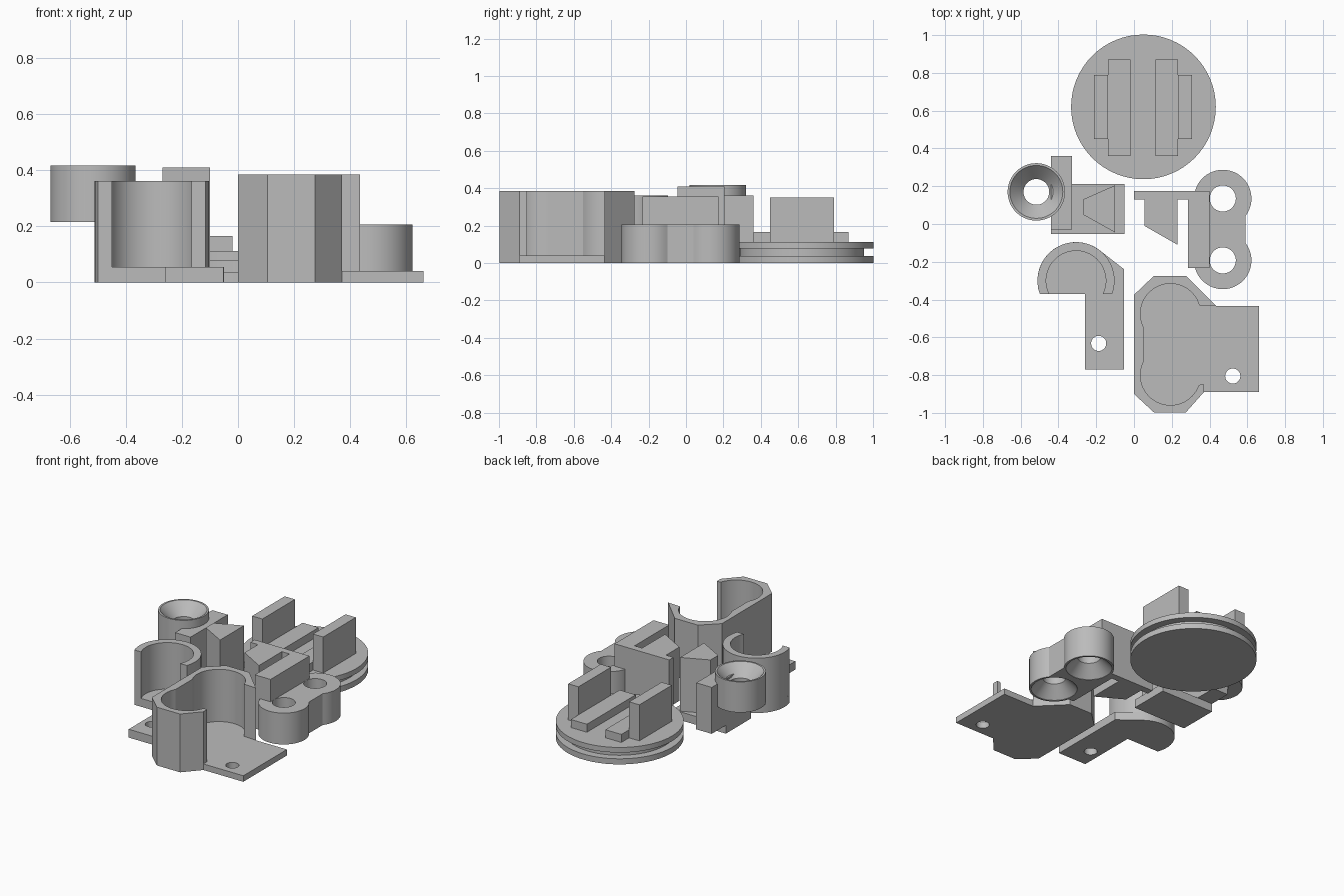
import bpy, bmesh
from math import cos, sin, radians, tau
from mathutils import Vector

if "Cube" in bpy.data.objects:
    bpy.data.objects.remove(bpy.data.objects["Cube"], do_unlink=True)

grey = bpy.data.materials.new("light grey plastic")
grey.use_nodes = True
grey.diffuse_color = (0.5, 0.5, 0.5, 1)
grey.node_tree.nodes["Principled BSDF"].inputs["Base Color"].default_value = (0.5, 0.5, 0.5, 1)
parts = []


def finish(bm, name):
    bmesh.ops.remove_doubles(bm, verts=bm.verts, dist=1e-5)
    bmesh.ops.recalc_face_normals(bm, faces=bm.faces)
    mesh = bpy.data.meshes.new(name)
    bm.to_mesh(mesh)
    bm.free()
    mesh.materials.append(grey)
    obj = bpy.data.objects.new(name, mesh)
    bpy.context.collection.objects.link(obj)
    parts.append(obj)
    return obj


def prism(name, outline, z0, z1):
    """Upright solid from a flat outline."""
    bm = bmesh.new()
    face = bm.faces.new([bm.verts.new((x, y, z0)) for x, y in outline])
    top = bmesh.ops.extrude_face_region(bm, geom=[face], use_keep_orig=True)
    verts = [v for v in top["geom"] if isinstance(v, bmesh.types.BMVert)]
    bmesh.ops.translate(bm, verts=verts, vec=(0, 0, z1 - z0))
    return finish(bm, name)


def box(name, x0, x1, y0, y1, z0, z1):
    return prism(name, [(x0, y0), (x1, y0), (x1, y1), (x0, y1)], z0, z1)


def lathe(name, centre, profile, closed=False):
    """Solid of revolution from (radius, height) points."""
    bm = bmesh.new()
    cx, cy = centre
    vs = [bm.verts.new((cx + r, cy, z)) for r, z in profile]
    edges = [bm.edges.new(pair) for pair in zip(vs, vs[1:])]
    if closed:
        edges.append(bm.edges.new((vs[-1], vs[0])))
    bmesh.ops.spin(bm, geom=vs + edges, cent=(cx, cy, 0), axis=(0, 0, 1),
                   angle=tau, steps=64)
    return finish(bm, name)


def arc(centre, r, a0, a1, n=32):
    angles = [radians(a0 + (a1 - a0) * i / n) for i in range(n + 1)]
    return [(centre[0] + r * cos(a), centre[1] + r * sin(a)) for a in angles]


def cut(obj, centre, profile):
    """Subtract a turned cutter from a part."""
    cutter = lathe("cutter", centre, profile)
    cutter.hide_render = True
    mod = obj.modifiers.new("hole", "BOOLEAN")
    mod.operation, mod.solver, mod.object = "DIFFERENCE", "EXACT", cutter
    bpy.context.view_layer.objects.active = obj
    bpy.ops.object.modifier_apply(modifier=mod.name)
    parts.remove(cutter)
    bpy.data.objects.remove(cutter, do_unlink=True)


screw_hole = [(0, -0.1), (0.04, -0.1), (0.04, 0.2), (0, 0.2)]

# Grooved pulley with paired guide bars
lathe("pulley_disc", (0.05, 0.62),
      [(0, 0), (0.383, 0), (0.383, 0.037), (0.333, 0.037), (0.333, 0.078),
       (0.383, 0.078), (0.383, 0.112), (0, 0.112)])
for side, name in ((-1, "right"), (1, "left")):
    def x(d):
        return 0.048 + side * d
    box(name + "_low_bar", x(0.067), x(0.185), 0.36, 0.87, 0.112, 0.165)
    box(name + "_tall_plate", x(0.185), x(0.26), 0.45, 0.79, 0.112, 0.35)

# Funnel with a conical mouth
lathe("funnel", (-0.517, 0.17),
      [(0.068, 0.215), (0.152, 0.215), (0.152, 0.417), (0.14, 0.417), (0.068, 0.34)],
      closed=True)

# Wedge block beside the funnel
box("wedge_base", -0.44, -0.05, -0.052, 0.212, 0, 0.055)
box("funnel_post", -0.44, -0.327, -0.028, 0.36, 0.055, 0.362)
prism("wedge", [(-0.27, 0.05), (-0.1, -0.045), (-0.1, 0.205), (-0.27, 0.13)], 0.055, 0.41)

# Twin barrel with countersunk bores from below
barrels = [(0.47, 0.135), (0.47, -0.193)]
twin = prism("twin_barrel", arc(barrels[0], 0.152, -38, 220) + arc(barrels[1], 0.152, 140, 398),
             0, 0.207)
wall = box("barrel_wall", 0.285, 0.4, -0.232, 0.175, 0, 0.355)
bore = [(0, -0.02), (0.14, -0.02), (0.14, 0.002), (0.069, 0.075), (0.069, 0.5), (0, 0.5)]
for centre in barrels:
    for part in (twin, wall):
        cut(part, centre, bore)

# Cross strip and slanted stop
prism("stop_arm", [(0, 0.13), (0.055, 0.13), (0.055, -0.01), (0.23, -0.11),
                   (0.23, 0.13), (0.285, 0.13), (0.285, 0.175), (0, 0.175)], 0, 0.355)

# Small open cup on a screw tab
cup = (-0.307, -0.3)
tab = prism("cup_base", arc(cup, 0.204, 200, 52) +
            [(-0.052, -0.24), (-0.052, -0.77), (-0.26, -0.77), (-0.26, -0.37)], 0, 0.055)
cut(tab, (-0.187, -0.632), screw_hole)
prism("cup_wall", arc(cup, 0.204, 200, -20) + arc(cup, 0.158, -26, 206), 0.055, 0.362)

# Large double clamp on a screw plate
outer = [(0.37, -0.89), (0.275, -0.997), (0.105, -0.997), (0, -0.9),
         (0, -0.375), (0.105, -0.275), (0.275, -0.275), (0.435, -0.435)]
plate = prism("clamp_plate", outer + [(0.662, -0.435), (0.662, -0.89)], 0, 0.04)
cut(plate, (0.523, -0.805), screw_hole)
prism("clamp_wall", outer + [(0.345, -0.43)] +
      arc((0.193, -0.475), 0.159, 17, 208) +
      arc((0.193, -0.8), 0.159, 152, 340) + [(0.35, -0.85), (0.37, -0.85)], 0.04, 0.385)

# Smooth curved walls, keep corners crisp
for obj in bpy.context.view_layer.objects:
    obj.select_set(obj in parts)
bpy.context.view_layer.objects.active = parts[0]
bpy.ops.object.shade_smooth_by_angle(angle=radians(25))
